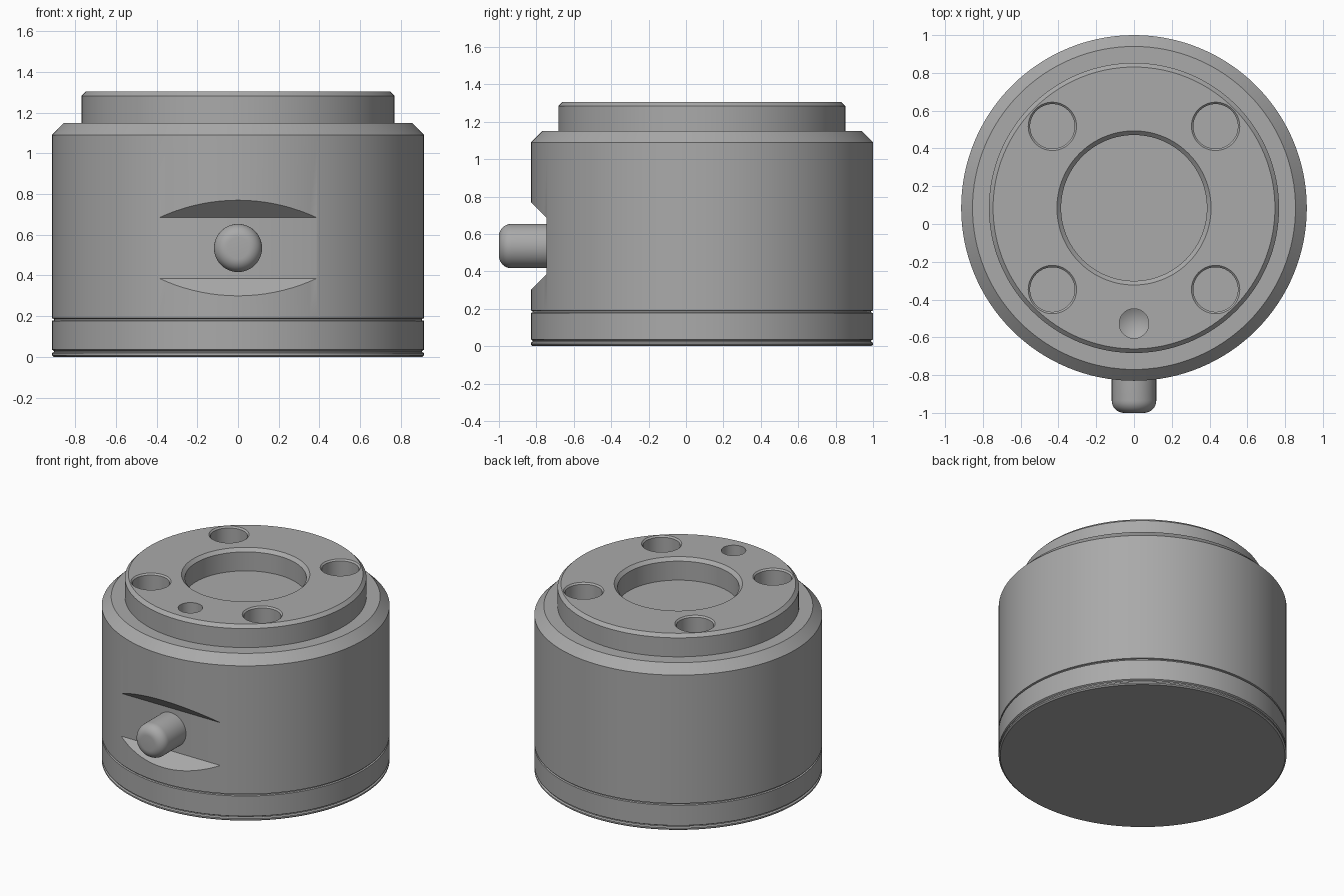
import bpy, bmesh, math
from mathutils import Matrix, Vector

cube = bpy.data.objects.get("Cube")
if cube:
    bpy.data.objects.remove(cube, do_unlink=True)

CY = 0.085      # axis of the round body
R = 0.915       # body radius

metal = bpy.data.materials.new("grey_metal")
metal.use_nodes = True
grey = (0.4, 0.4, 0.4, 1)
metal.diffuse_color = grey
metal.node_tree.nodes["Principled BSDF"].inputs["Base Color"].default_value = grey


def finish(name, bm):
    bmesh.ops.recalc_face_normals(bm, faces=bm.faces)
    mesh = bpy.data.meshes.new(name)
    bm.to_mesh(mesh)
    bm.free()
    mesh.materials.append(metal)
    obj = bpy.data.objects.new(name, mesh)
    bpy.context.collection.objects.link(obj)
    return obj


def revolve(name, profile, matrix, steps=128):
    """Lathe (radius, height) points about z; points with radius 0 become poles."""
    bm = bmesh.new()
    rings = []
    for r, z in profile:
        if r == 0:
            rings.append([bm.verts.new((0, 0, z))] * steps)
        else:
            rings.append([bm.verts.new((r * math.cos(a), r * math.sin(a), z))
                          for a in (math.tau * i / steps for i in range(steps))])
    for low, high in zip(rings, rings[1:]):
        for i in range(steps):
            j = (i + 1) % steps
            loop = list(dict.fromkeys((low[i], low[j], high[j], high[i])))
            bm.faces.new(loop)
    bm.transform(matrix)
    return finish(name, bm)


def cut(target, cutter):
    cutter.hide_render = True
    mod = target.modifiers.new("cut", 'BOOLEAN')
    mod.operation = 'DIFFERENCE'
    mod.solver = 'EXACT'
    mod.object = cutter
    bpy.context.view_layer.objects.active = target
    bpy.ops.object.modifier_apply(modifier=mod.name)
    bpy.data.objects.remove(cutter, do_unlink=True)


def smooth(obj):
    bpy.ops.object.select_all(action='DESELECT')
    obj.select_set(True)
    bpy.context.view_layer.objects.active = obj
    bpy.ops.object.shade_smooth_by_angle(angle=math.radians(25))


# Body: base plate, two thin grooves, shoulder, raised boss and central recess
TOP, STEP = 1.305, 1.15
body = revolve("body", [
    (0, 0), (R - 0.01, 0), (R, 0.008), (R, 0.018), (R - 0.01, 0.024),
    (R - 0.01, 0.03), (R, 0.036), (R, 0.177), (R - 0.01, 0.18),
    (R - 0.01, 0.187), (R, 0.19), (R, 1.09), (0.855, STEP), (0.768, STEP),
    (0.768, TOP - 0.022), (0.746, TOP), (0.408, TOP), (0.386, TOP - 0.022),
    (0.386, STEP), (0, STEP)], Matrix.Translation((0, CY, 0)))

# Four countersunk bolt holes
for sx in (-1, 1):
    for sy in (-1, 1):
        hole = revolve("bolt_hole_cutter", [
            (0, 1.05), (0.118, 1.05), (0.118, TOP - 0.01), (0.128, TOP),
            (0.128, 1.4), (0, 1.4)],
            Matrix.Translation((sx * 0.432, CY + sy * 0.432, 0)), 64)
        cut(body, hole)

# Small drilled hole with a conical bottom
cut(body, revolve("drill_cutter", [
    (0, 1.1), (0.078, 1.145), (0.078, 1.4), (0, 1.4)],
    Matrix.Translation((0, -0.527, 0)), 48))

# Flat pocket on the front with sloping upper and lower sides
bm = bmesh.new()
outline = [(-0.745, 0.385), (-0.745, 0.685), (-1.0, 0.94), (-1.0, 0.13)]
face = bm.faces.new([bm.verts.new((-0.6, y, z)) for y, z in outline])
side = bmesh.ops.extrude_face_region(bm, geom=[face])["geom"]
bmesh.ops.translate(bm, vec=Vector((1.2, 0, 0)),
                    verts=[g for g in side if isinstance(g, bmesh.types.BMVert)])
cut(body, finish("pocket_cutter", bm))
smooth(body)

# Locating pin with a rounded nose, pointing forward
PIN, FILLET = 0.118, 0.065
nose = [(PIN - FILLET + FILLET * math.cos(a), 1 - FILLET + FILLET * math.sin(a))
        for a in (math.pi / 2 * i / 8 for i in range(9))]
pin = revolve("front_pin", [(0, 0.72), (PIN, 0.72)] + nose + [(0, 1)],
              Matrix.Translation((0, 0, 0.535)) @ Matrix.Rotation(math.pi / 2, 4, 'X'), 64)
smooth(pin)
